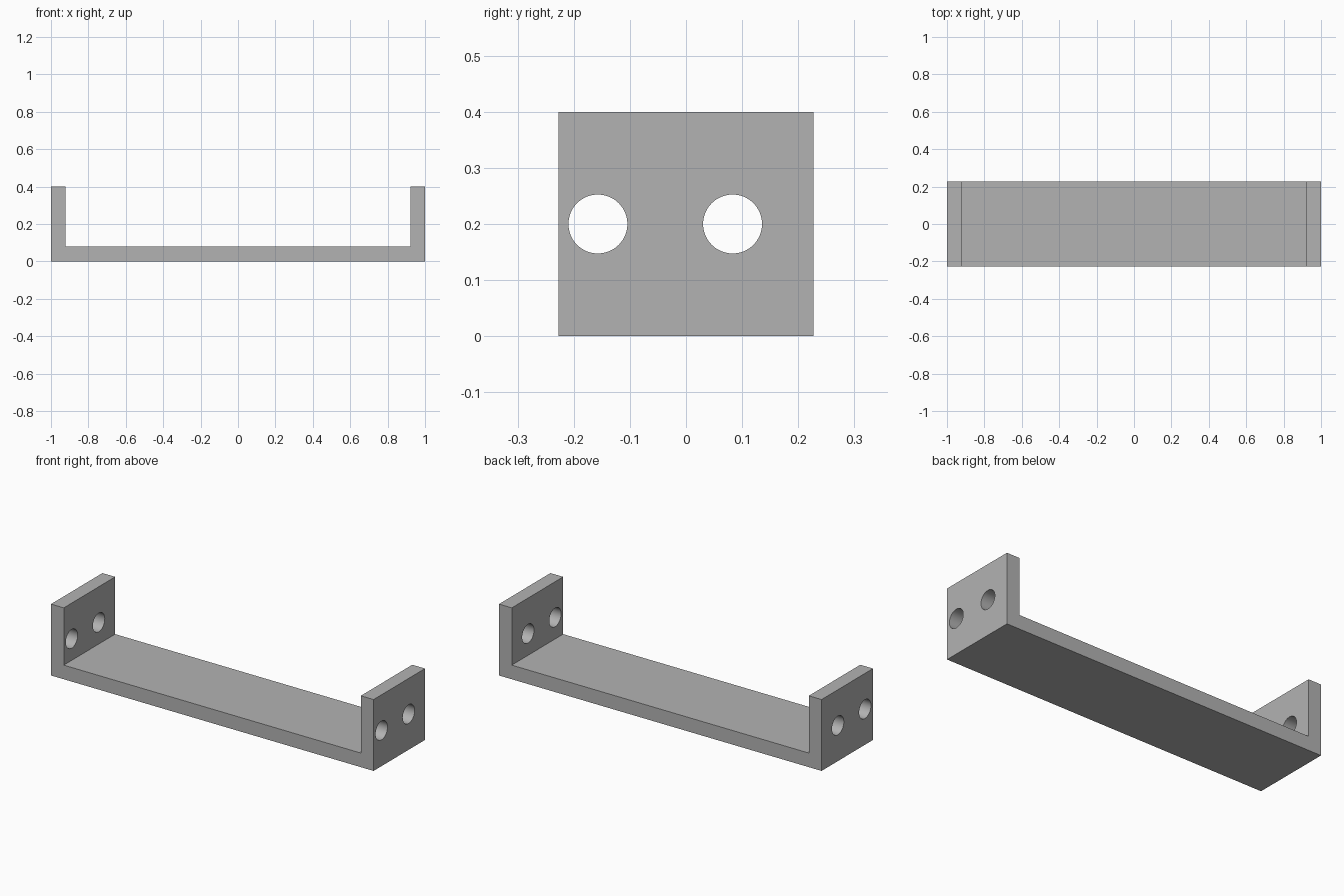
import bpy
import bmesh
import math

default_cube = bpy.data.objects.get("Cube")
if default_cube:
    bpy.data.objects.remove(default_cube, do_unlink=True)

LENGTH, DEPTH, HEIGHT, WALL = 2.0, 0.455, 0.4, 0.079
HOLE_RADIUS, HOLE_Z = 0.0525, 0.2
HOLE_YS = (-0.157, 0.083)

grey = bpy.data.materials.new("plain grey")
grey.use_nodes = True
colour = (0.45, 0.45, 0.45, 1.0)
grey.diffuse_color = colour
grey.node_tree.nodes["Principled BSDF"].inputs["Base Color"].default_value = colour

# U-shaped bracket: profile extruded along its depth
half, inner = LENGTH / 2, LENGTH / 2 - WALL
profile = [(-half, 0), (half, 0), (half, HEIGHT), (inner, HEIGHT),
           (inner, WALL), (-inner, WALL), (-inner, HEIGHT), (-half, HEIGHT)]
bm = bmesh.new()
face = bm.faces.new([bm.verts.new((x, -DEPTH / 2, z)) for x, z in profile])
extruded = bmesh.ops.extrude_face_region(bm, geom=[face])["geom"]
back_verts = [v for v in extruded if isinstance(v, bmesh.types.BMVert)]
bmesh.ops.translate(bm, verts=back_verts, vec=(0, DEPTH, 0))
bmesh.ops.recalc_face_normals(bm, faces=bm.faces)
mesh = bpy.data.meshes.new("bracket")
bm.to_mesh(mesh)
bm.free()
mesh.materials.append(grey)
bracket = bpy.data.objects.new("bracket", mesh)
bpy.context.collection.objects.link(bracket)

# Screw holes: each cutter runs through both upright ends
for i, y in enumerate(HOLE_YS):
    bpy.ops.mesh.primitive_cylinder_add(
        vertices=64, radius=HOLE_RADIUS, depth=LENGTH * 1.2,
        location=(0, y, HOLE_Z), rotation=(0, math.pi / 2, 0))
    cutter = bpy.context.object
    cutter.name = f"hole_cutter_{i + 1}"
    cutter.data.materials.append(grey)
    cutter.hide_render = True
    cut = bracket.modifiers.new(f"hole_{i + 1}", "BOOLEAN")
    cut.operation = "DIFFERENCE"
    cut.solver = "EXACT"
    cut.object = cutter
    bpy.ops.object.select_all(action="DESELECT")
    bracket.select_set(True)
    bpy.context.view_layer.objects.active = bracket
    bpy.ops.object.modifier_apply(modifier=cut.name)
    bpy.data.objects.remove(cutter, do_unlink=True)

# Smooth hole walls, sharp edges elsewhere
bpy.ops.object.shade_smooth_by_angle(angle=math.radians(30))
